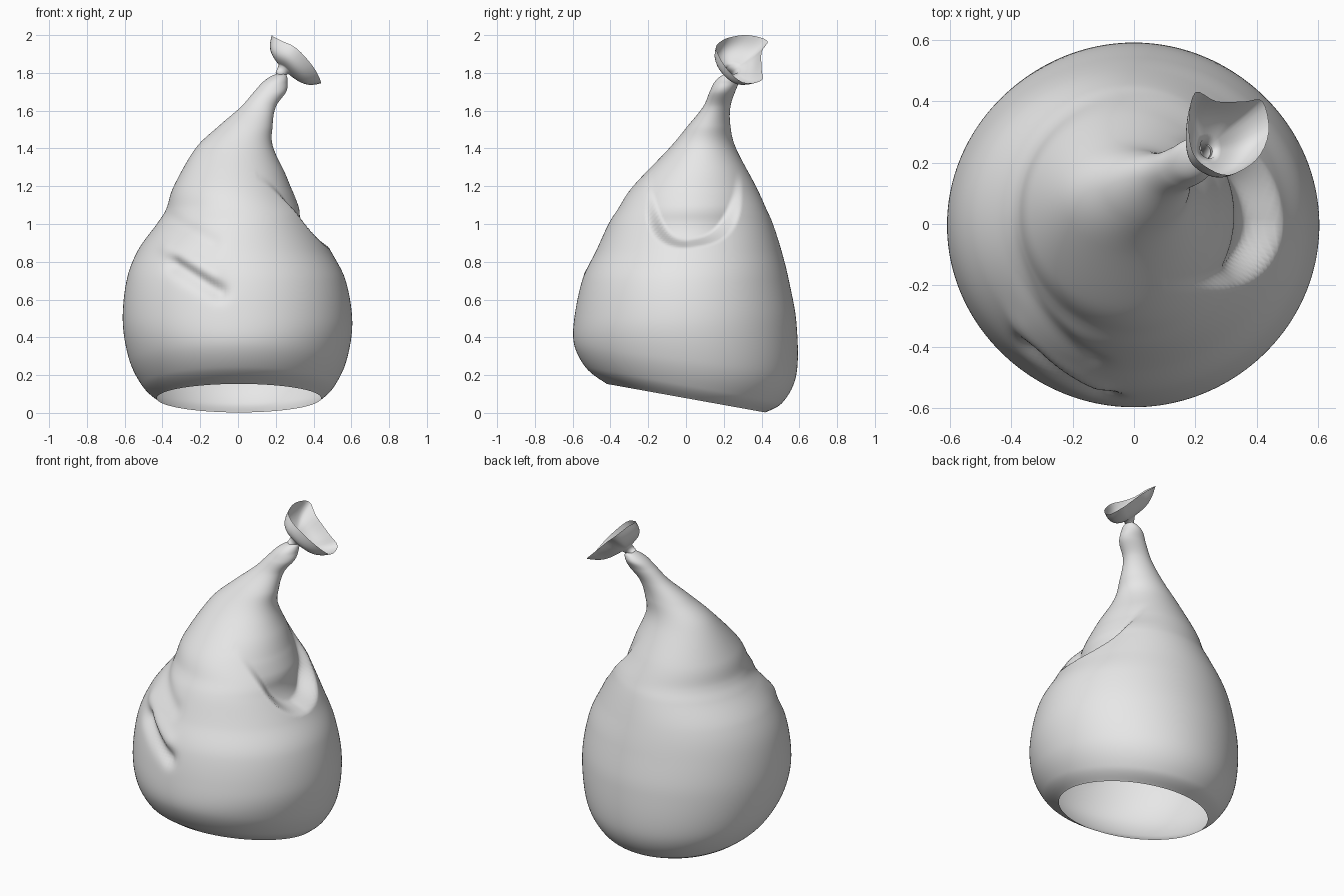
import bpy, bmesh, math
from mathutils import Vector

if "Cube" in bpy.data.objects:
    bpy.data.objects.remove(bpy.data.objects["Cube"], do_unlink=True)

mat = bpy.data.materials.new("pale grey")
mat.use_nodes = True
grey = (0.8, 0.8, 0.8, 1)
mat.diffuse_color = grey
mat.node_tree.nodes["Principled BSDF"].inputs["Base Color"].default_value = grey


def spline(points, steps, closed=False):
    """Smooth curve through points, as a list of vectors."""
    pts = [Vector(p) for p in points]
    count = len(pts)
    pick = (lambda i: pts[i % count]) if closed else (lambda i: pts[max(0, min(count - 1, i))])
    out = []
    for i in range(count if closed else count - 1):
        a, b, c, d = (pick(i + k) for k in (-1, 0, 1, 2))
        for s in range(steps):
            t = s / steps
            out.append(b + (c - a) * (t / 2) + (a * 2 - b * 5 + c * 4 - d) * (t * t / 2)
                       + (b * 3 - a - c * 3 + d) * (t ** 3 / 2))
    if not closed:
        out.append(pts[-1])
    return out


def loft(name, rings, cap_start=False):
    """Skin a list of closed rings."""
    bm = bmesh.new()
    rows = [[bm.verts.new(p) for p in ring] for ring in rings]
    for low, high in zip(rows, rows[1:]):
        for i in range(len(low)):
            j = (i + 1) % len(low)
            bm.faces.new((low[i], low[j], high[j], high[i]))
    if cap_start:
        bm.faces.new(rows[0])
    mesh = bpy.data.meshes.new(name)
    bm.to_mesh(mesh)
    bm.free()
    mesh.materials.append(mat)
    obj = bpy.data.objects.new(name, mesh)
    bpy.context.collection.objects.link(obj)
    for f in mesh.polygons:
        f.use_smooth = True


def smooth(a, b, v):
    t = max(0, min(1, (v - a) / (b - a)))
    return t * t * (3 - 2 * t)


def groove(p, a, b, width):
    """Strength of a front crease from a to b, seen along y."""
    q, a, b = Vector((p.x, p.z)), Vector(a), Vector(b)
    along = b - a
    t = max(0, min(1, (q - a).dot(along) / along.length_squared))
    gap = (q - a - along * t).length / width
    return math.exp(-gap * gap) * smooth(0.05, -0.25, p.y)


def dent(p):
    """How far the cloth is pushed in at a point."""
    depth = 0.035 * groove(p, (-0.33, 0.78), (-0.1, 0.64), 0.045)
    depth -= 0.015 * groove(p, (-0.36, 0.87), (-0.13, 0.73), 0.05)
    depth += 0.015 * groove(p, (-0.38, 1.03), (-0.14, 0.9), 0.05)
    # side pocket with a rounded lower lip, rising towards the back
    if p.x > 0.1:
        drop = max(0, 1.2 + 0.15 * max(0, p.y) - p.z) / 0.32
        edge = abs((p.y - 0.04) / 0.25) ** 3 + drop ** 3
        fade = 0.1 - 0.075 * smooth(0.93, 1.18, p.z) - 0.025 * smooth(1.1, 1.3, p.z)
        depth += fade * smooth(1.12, 0.68, edge)
    return depth


# body: height, left/right extent, front/back extent of each section
sections = [
    (0.078, -0.43, 0.44, -0.42, 0.42), (0.145, -0.505, 0.51, -0.53, 0.51),
    (0.28, -0.575, 0.575, -0.59, 0.585), (0.48, -0.61, 0.605, -0.593, 0.585),
    (0.7, -0.59, 0.57, -0.55, 0.545), (0.86, -0.53, 0.49, -0.475, 0.505),
    (1.0, -0.43, 0.415, -0.41, 0.46), (1.08, -0.38, 0.375, -0.36, 0.425),
    (1.2, -0.34, 0.29, -0.28, 0.37), (1.4, -0.225, 0.188, -0.09, 0.265),
    (1.52, -0.1, 0.183, 0.01, 0.235), (1.62, 0.015, 0.2, 0.09, 0.235),
    (1.7, 0.085, 0.255, 0.125, 0.26), (1.75, 0.13, 0.262, 0.15, 0.28),
    (1.78, 0.17, 0.26, 0.18, 0.275), (1.795, 0.205, 0.25, 0.21, 0.26)]
SEGMENTS = 180
rings = []
for z, x0, x1, y0, y1 in spline(sections, 14):
    ring = []
    tilt = -0.18 * (1 - smooth(0.12, 0.55, z))
    mid = Vector(((x0 + x1) / 2, (y0 + y1) / 2, z))
    for i in range(SEGMENTS):
        a = math.tau * i / SEGMENTS
        out = Vector(((x1 - x0) / 2 * math.cos(a), (y1 - y0) / 2 * math.sin(a), 0))
        p = mid + out
        p -= out.normalized() * dent(p)
        p.z += tilt * p.y
        ring.append(p)
    rings.append(ring)
loft("sack_body", rings)

# tied mouth: wavy rim of a rounded cup flaring out of the pinched neck
rim = spline([(0.44, 0.3, 1.75), (0.42, 0.4, 1.76), (0.36, 0.4, 1.82), (0.27, 0.4, 1.91),
              (0.2, 0.43, 1.97), (0.18, 0.33, 2), (0.19, 0.24, 1.99), (0.23, 0.19, 1.97),
              (0.31, 0.16, 1.93), (0.4, 0.21, 1.83)], 4, closed=True)
centre = sum(rim, Vector()) / len(rim)
neck = Vector((0.242, 0.248, 1.82))
axis = (centre - neck).normalized()
spokes = [(p - centre).normalized() for p in rim]
flare = [[neck - axis * 0.05 + out * 0.022 for out in spokes]]
for k in range(11):
    t = k / 10
    bulge = math.sin(math.pi * t)
    flare.append([(neck + out * 0.035).lerp(p, t) + (out * 0.02 - axis * 0.022) * bulge
                  for p, out in zip(rim, spokes)])
loft("tied_mouth", flare, cap_start=True)
